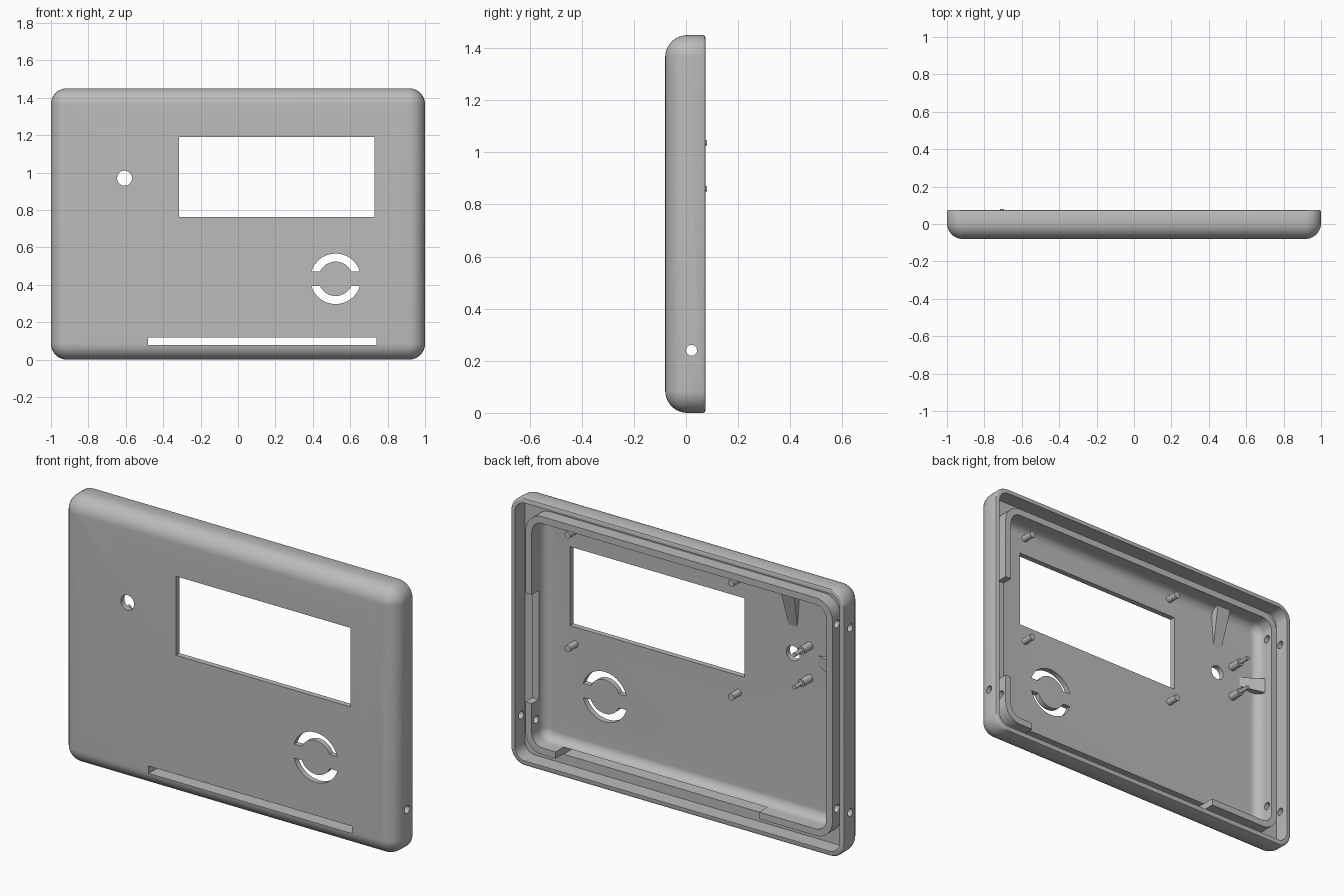
import bpy, bmesh, math
from mathutils import Vector, Matrix

cube = bpy.data.objects.get("Cube")
if cube:
    bpy.data.objects.remove(cube, do_unlink=True)

W, H = 2.0, 1.45           # width and height of the panel
FRONT, PLATE = -0.08, -0.05  # outer and inner face of the front plate

grey = bpy.data.materials.new("light_grey_plastic")
grey.use_nodes = True
grey.diffuse_color = (0.5, 0.5, 0.5, 1)
grey.node_tree.nodes["Principled BSDF"].inputs["Base Color"].default_value = (0.5, 0.5, 0.5, 1)


def finish(name, bm):
    bmesh.ops.recalc_face_normals(bm, faces=bm.faces[:])
    mesh = bpy.data.meshes.new(name)
    bm.to_mesh(mesh)
    bm.free()
    mesh.materials.append(grey)
    obj = bpy.data.objects.new(name, mesh)
    bpy.context.collection.objects.link(obj)
    return obj


def activate(obj):
    bpy.ops.object.select_all(action='DESELECT')
    obj.select_set(True)
    bpy.context.view_layer.objects.active = obj


def smooth(obj):
    activate(obj)
    bpy.ops.object.shade_smooth_by_angle(angle=math.radians(35))


def rounded_rect(inset, radius, y, steps=10):
    """Outline of the panel, inset from its edge."""
    hx, hz = W / 2 - inset - radius, H / 2 - inset - radius
    pts = []
    for k, (sx, sz) in enumerate([(1, 1), (-1, 1), (-1, -1), (1, -1)]):
        for i in range(steps + 1):
            a = math.pi / 2 * (k + i / steps)
            pts.append((sx * hx + radius * math.cos(a), y, H / 2 + sz * hz + radius * math.sin(a)))
    return pts


def loft(name, rings):
    bm = bmesh.new()
    loops = [[bm.verts.new(p) for p in rounded_rect(*ring)] for ring in rings]
    for a, b in zip(loops, loops[1:]):
        for i in range(len(a)):
            j = (i + 1) % len(a)
            bm.faces.new((a[i], a[j], b[j], b[i]))
    bm.faces.new(loops[0])
    bm.faces.new(loops[-1])
    return finish(name, bm)


def prism(name, pts, y0, y1):
    """Extrude an x-z outline along y."""
    bm = bmesh.new()
    face = bm.faces.new([bm.verts.new((x, y0, z)) for x, z in pts])
    new = bmesh.ops.extrude_face_region(bm, geom=[face])["geom"]
    bmesh.ops.translate(bm, vec=(0, y1 - y0, 0), verts=[v for v in new if isinstance(v, bmesh.types.BMVert)])
    return finish(name, bm)


def box(x0, x1, z0, z1):
    return [(x0, z0), (x1, z0), (x1, z1), (x0, z1)]


def arc(cx, cz, r, a0, a1, n):
    return [(cx + r * math.cos(a0 + (a1 - a0) * i / n), cz + r * math.sin(a0 + (a1 - a0) * i / n))
            for i in range(n + 1)]


def circle(cx, cz, r, n=32):
    return arc(cx, cz, r, 0, math.tau, n)[:-1]


def side_hole(x, y, z, r=0.021):
    bm = bmesh.new()
    bmesh.ops.create_cone(bm, cap_ends=True, segments=24, radius1=r, radius2=r, depth=0.3,
                          matrix=Matrix.Translation((x, y, z)) @ Matrix.Rotation(math.pi / 2, 4, 'Y'))
    return finish("side_hole_cutter", bm)


# Case shell: rounded front, back rim, groove, inner lip and filleted floor
R, F = 0.085, 0.05
quarter = [math.pi / 2 * i / 10 for i in range(11)]
rings = [(R - R * math.sin(a), R * math.sin(a) + 0.002, FRONT + R - R * math.cos(a)) for a in quarter]
rings += [(0, R, 0.065), (0.003, R, 0.072), (0.01, R - 0.01, 0.075)]
rings += [(0.027, 0.06, 0.075), (0.027, 0.06, -0.01)]
rings += [(0.08, 0.1, -0.01), (0.08, 0.1, 0.06), (0.117, 0.063, 0.06)]
rings += [(0.117 + F - F * math.cos(a), 0.063 - F + F * math.cos(a), PLATE + F - F * math.sin(a)) for a in quarter]
case = loft("case_shell", rings)

# Openings
cutters = [
    prism("window_cutter", box(-0.315, 0.73, 0.762, 1.19), -0.2, 0.2),
    prism("slot_cutter", box(-0.48, 0.74, 0.0775, 0.1176), -0.2, 0.2),
    prism("lip_notch_cutter", box(0.85, 0.945, 0.34, 0.93), 0.0, 0.2),
    prism("indicator_cutter", circle(-0.607, 0.97, 0.04), -0.2, 0.2),
    side_hole(0.95, 0.021, 0.24),
    side_hole(-0.95, 0.021, 0.24),
    side_hole(-0.95, 0.021, 1.24),
]
# Two speaker arcs, mirrored about the speaker centre
OUT, INN, GAP = 0.135, 0.092, 0.038
for s in (1, -1):
    ao, ai = math.asin(GAP / OUT), math.asin(GAP / INN)
    pts = arc(0, 0, OUT, ao, math.pi - ao, 28) + arc(0, 0, INN, math.pi - ai, ai, 24)
    cutters.append(prism("speaker_cutter", [(0.522 + x, 0.432 + s * z) for x, z in pts], -0.2, 0.2))

for cutter in cutters:
    cutter.hide_render = True
    mod = case.modifiers.new("cut", 'BOOLEAN')
    mod.operation, mod.solver, mod.object = 'DIFFERENCE', 'EXACT', cutter
    activate(case)
    bpy.ops.object.modifier_apply(modifier=mod.name)
    bpy.data.objects.remove(cutter, do_unlink=True)
smooth(case)

# Display mounting pegs
for x in (-0.28, 0.7):
    for z in (0.67, 1.285):
        smooth(prism("display_peg", circle(x, z, 0.018, 20), PLATE - 0.01, 0.015))

# Stepped pegs beside the indicator hole
for z in (0.86, 1.037):
    smooth(prism("board_peg_base", circle(-0.705, z, 0.021, 20), PLATE - 0.01, 0.02))
    smooth(prism("board_peg_tip", circle(-0.705, z, 0.011, 20), 0.01, 0.08))


# Tapered ribs running from the lip towards the indicator hole
def rib(name, start, end):
    start, end = Vector(start), Vector(end)
    d = (end - start).normalized()
    side = Vector((-d.z, 0, d.x))
    bm = bmesh.new()
    for s in (-1, 1):
        for p in (start + side * s * 0.025, end + side * s * 0.042,
                  end + side * s * 0.042 + Vector((0, 0.06, 0))):
            bm.verts.new(p)
    bmesh.ops.convex_hull(bm, input=bm.verts[:])
    finish(name, bm)


rib("upper_rib", (-0.607, PLATE - 0.005, 1.1), (-0.607, PLATE - 0.005, H - 0.115))
rib("side_rib", (-0.745, PLATE - 0.005, 0.97), (-0.885, PLATE - 0.005, 0.97))
